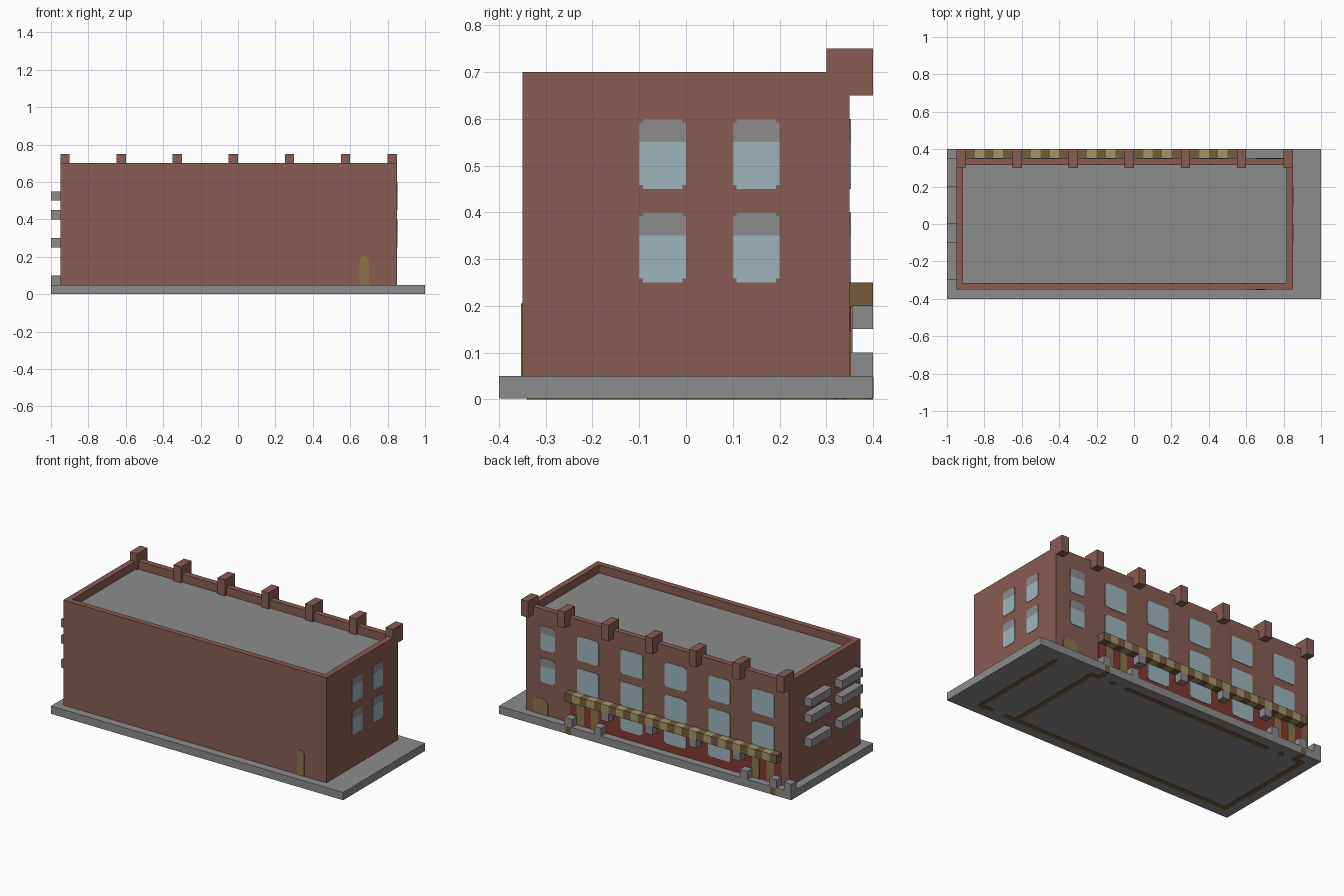
import bpy, bmesh, math
from mathutils import Vector

cube = bpy.data.objects.get("Cube")
if cube:
    bpy.data.objects.remove(cube, do_unlink=True)


def material(name, r, g, b):
    m = bpy.data.materials.new(name)
    m.use_nodes = True
    m.diffuse_color = (r, g, b, 1)
    m.node_tree.nodes["Principled BSDF"].inputs["Base Color"].default_value = (r, g, b, 1)
    return m


brick = material("brick", .25, .107, .087)
grey = material("stone_grey", .262, .262, .262)
glass = material("pale_blue_glass", .337, .462, .503)
olive = material("olive_door", .258, .181, .069)
brown = material("dark_brown", .178, .107, .048)
cream = material("tan_stripe", .376, .305, .141)
red = material("shopfront_red", .227, .042, .032)


def finish(bm, name, *mats):
    bmesh.ops.recalc_face_normals(bm, faces=bm.faces)
    me = bpy.data.meshes.new(name)
    bm.to_mesh(me)
    bm.free()
    for m in mats:
        me.materials.append(m)
    ob = bpy.data.objects.new(name, me)
    bpy.context.collection.objects.link(ob)
    return ob


def box(name, lo, hi, mat):
    bm = bmesh.new()
    bmesh.ops.create_cube(bm, size=1)
    for v in bm.verts:
        v.co = [l + (c + .5) * (h - l) for c, l, h in zip(v.co, lo, hi)]
    return finish(bm, name, mat)


# A thin plate: 2D outline placed on a plane, then pushed out
PLANES = {
    "front": (lambda u, v, d: (u, -.35 - d, v)),
    "back": (lambda u, v, d: (u, .35 + d, v)),
    "right": (lambda u, v, d: (.85 + d, u, v)),
    "under": (lambda u, v, d: (u, v, .005 - d)),
}


def plate(name, outline, plane, mat, depth=.003):
    place = PLANES[plane]
    bm = bmesh.new()
    near = [bm.verts.new(place(u, v, 0)) for u, v in outline]
    far = [bm.verts.new(place(u, v, depth)) for u, v in outline]
    bm.faces.new(near)
    bm.faces.new(far)
    for i in range(len(near)):
        j = (i + 1) % len(near)
        bm.faces.new((near[i], near[j], far[j], far[i]))
    return finish(bm, name, mat)


def notched(u, v, w, h, top=True, bottom=True, n=.008):
    """Rectangle centred on u, standing on v, with stepped corners."""
    a, b, c, d = u - w / 2, u + w / 2, v, v + h
    pts = [(a, c + n), (a + n, c + n), (a + n, c), (b - n, c), (b - n, c + n), (b, c + n)] \
        if bottom else [(a, c), (b, c)]
    pts += [(b, d - n), (b - n, d - n), (b - n, d), (a + n, d), (a + n, d - n), (a, d - n)] \
        if top else [(b, d), (a, d)]
    return pts


def arched(u, v, w, h, steps=8):
    r = w / 2
    rise = min(r, .03)
    arc = [(u + r * math.cos(math.pi * i / steps),
            v + h - rise + rise * math.sin(math.pi * i / steps)) for i in range(steps + 1)]
    return [(u - r, v), (u + r, v)] + arc


def capsule(p, q, r=.015, steps=6):
    p, q = Vector(p), Vector(q)
    d = q - p
    ang = math.atan2(d.y, d.x)
    pts = []
    for centre, start in ((q, ang - math.pi / 2), (p, ang + math.pi / 2)):
        for i in range(steps + 1):
            t = start + math.pi * i / steps
            pts.append((centre.x + r * math.cos(t), centre.y + r * math.sin(t)))
    return pts


# Pavement slab
box("pavement", (-1, -.4, .002), (1, .4, .05), grey)

# Main block with a sunken grey roof inside a parapet
walls = box("walls", (-.95, -.35, .05), (.85, .35, .7), brick)
walls.data.materials.append(grey)
bm = bmesh.new()
bm.from_mesh(walls.data)
roof = max(bm.faces, key=lambda f: f.calc_center_median().z)
bmesh.ops.inset_region(bm, faces=[roof], thickness=.05)
new = bmesh.ops.extrude_face_region(bm, geom=[roof])["geom"]
bmesh.ops.delete(bm, geom=[roof], context='FACES_ONLY')
for g in new:
    if isinstance(g, bmesh.types.BMVert):
        g.co.z = .65
    elif isinstance(g, bmesh.types.BMFace):
        g.material_index = 1
bmesh.ops.recalc_face_normals(bm, faces=bm.faces)
bm.to_mesh(walls.data)
bm.free()

# Cornice blocks along the street side
for x in (-.95, -.65, -.35, -.05, .25, .55, .8):
    box("cornice_block", (x, .3, .65), (x + .05, .4, .75), brick)

# Striped awning with brackets under it
for i in range(29):
    x = -.9 + i * .05
    box("awning_stripe", (x, .35, .2), (x + .05, .4, .25), cream if i % 2 else brown)
for x in (-.65, -.35, -.05, .25):
    box("awning_bracket", (x, .35, .15), (x + .05, .4, .2), grey)

# Bollards on the pavement edge
for x in (-1, -.9, -.7, .3, .5):
    box("bollard", (x, .35, .05), (x + .05, .4, .1), grey)

# Ledges on the end wall
for z in (.25, .4, .5):
    for y in (-.3, 0):
        box("wall_ledge", (-1, y, z), (-.95, y + .2, z + .05), grey)

# Red shopfront, its windows and paired doors
plate("shopfront", [(-.9, .05), (.55, .05), (.55, .2), (-.9, .2)], "back", red)
for x in (-.475, -.175, .125):
    plate("shop_window", notched(x, .1, .15, .1, top=False), "back", glass, .006)
for x in (-.775, .425):
    for side in (-1, 1):
        plate("shop_door", arched(x + side * .05, .05, .05, .15), "back", olive, .006)

# Upper windows; narrow ones have a grey blind in the top third
for z in (.25, .45):
    for x in (-.775, -.475, -.175, .125, .425):
        plate("wide_window", notched(x, z, .15, .15), "back", glass)
    for u, plane in ((.7, "back"), (-.05, "right"), (.15, "right")):
        plate("narrow_window", notched(u, z, .1, .1, top=False), plane, glass)
        plate("window_blind", notched(u, z + .1, .1, .05, bottom=False), plane, grey)

# Plain doors
plate("side_door", arched(.675, .05, .05, .155), "front", olive)
plate("garage_door", arched(.75, .05, .1, .1), "back", olive)

# Brown foundation lines under the slab
for p, q in (((.825, .31), (.825, -.325)), ((.825, -.325), (.745, -.325)),
             ((.635, -.325), (-.925, -.325)), ((-.925, -.325), (-.925, .325)),
             ((.575, -.325), (.575, .325)), ((.575, .325), (.525, .325)),
             ((.525, .325), (.525, .385)), ((.32, .325), (-.67, .325)),
             ((-.925, .325), (-.875, .325)), ((-.875, .325), (-.875, .385)),
             ((.42, .325), (.43, .325)), ((-.78, .325), (-.77, .325))):
    plate("foundation_line", capsule(p, q), "under", brown, .005)
for x in (-.875, .525):
    box("slab_edge_mark", (x - .018, .392, .003), (x + .018, .401, .047), brown)
